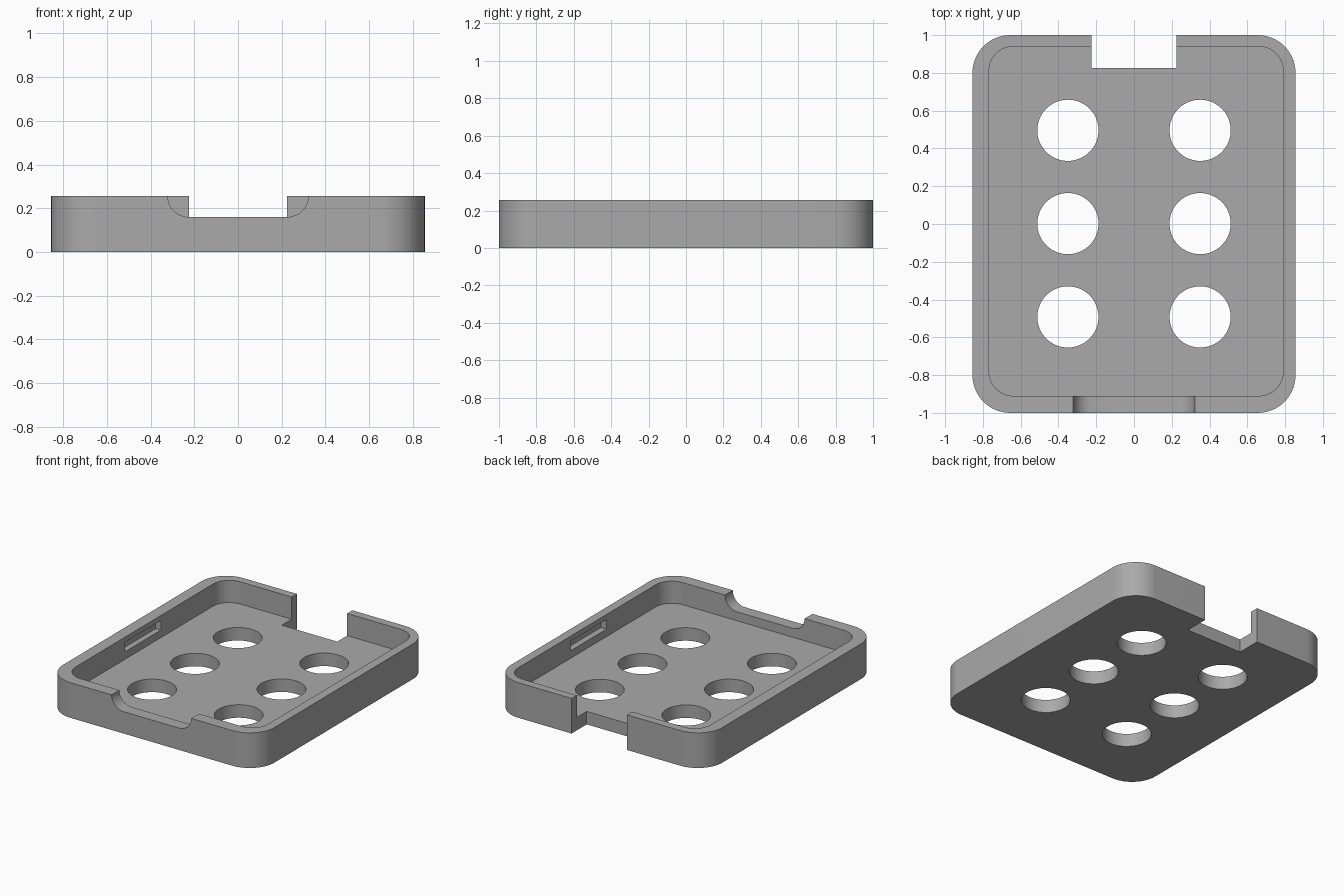
import bpy, bmesh, math

cube = bpy.data.objects.get("Cube")
if cube:
    bpy.data.objects.remove(cube, do_unlink=True)

grey = bpy.data.materials.new("mid grey")
grey.use_nodes = True
colour = (0.4, 0.4, 0.4, 1)
grey.diffuse_color = colour
grey.node_tree.nodes["Principled BSDF"].inputs["Base Color"].default_value = colour

HEIGHT, FLOOR, OVER = 0.257, 0.095, 0.4


def arc(cx, cy, r, start, end, steps):
    return [(cx + r * math.cos(math.radians(start + (end - start) * i / steps)),
             cy + r * math.sin(math.radians(start + (end - start) * i / steps)))
            for i in range(steps + 1)]


def rounded_rect(x0, x1, y0, y1, r):
    return (arc(x1 - r, y1 - r, r, 0, 90, 16) + arc(x0 + r, y1 - r, r, 90, 180, 16)
            + arc(x0 + r, y0 + r, r, 180, 270, 16) + arc(x1 - r, y0 + r, r, 270, 360, 16))


def rect(x0, x1, y0, y1):
    return [(x0, y0), (x1, y0), (x1, y1), (x0, y1)]


def prism(name, outline, low, high, along_y=False):
    """Extrude an outline between two levels, along z or along y."""
    bm = bmesh.new()
    base = [bm.verts.new((a, low, b) if along_y else (a, b, low)) for a, b in outline]
    face = bm.faces.new(base)
    top = bmesh.ops.extrude_face_region(bm, geom=[face])["geom"]
    shift = (0, high - low, 0) if along_y else (0, 0, high - low)
    bmesh.ops.translate(bm, vec=shift, verts=[v for v in top if isinstance(v, bmesh.types.BMVert)])
    bmesh.ops.recalc_face_normals(bm, faces=bm.faces)
    mesh = bpy.data.meshes.new(name)
    bm.to_mesh(mesh)
    bm.free()
    mesh.materials.append(grey)
    obj = bpy.data.objects.new(name, mesh)
    bpy.context.collection.objects.link(obj)
    return obj


# Tray body
tray = prism("tray", rounded_rect(-0.855, 0.855, -1, 1, 0.2), 0, HEIGHT)

# Inner pocket, slightly off centre
cutters = [prism("pocket_cutter", rounded_rect(-0.768, 0.79, -0.91, 0.94, 0.13), FLOOR, OVER)]

# Notch through the back wall and floor
cutters.append(prism("back_notch_cutter", rect(-0.225, 0.225, 0.825, 1.1), -0.1, OVER))

# Scooped notch in the front wall
scoop = (arc(-0.225, HEIGHT, 0.097, 180, 270, 12) + arc(0.225, HEIGHT, 0.097, 270, 360, 12)
         + [(0.322, OVER), (-0.322, OVER)])
cutters.append(prism("front_notch_cutter", scoop, -1.1, -0.85, along_y=True))

# Shallow grooves inside the side walls
cutters.append(prism("left_groove_cutter", rect(0.7, 0.835, -0.21, 0.205), 0.15, 0.22))
cutters.append(prism("right_groove_cutter", rect(-0.81, -0.7, -0.21, 0.205), 0.15, 0.22))

# Round floor holes
for x in (-0.35, 0.35):
    for y in (-0.492, 0.002, 0.496):
        cutters.append(prism("hole_cutter", arc(x, y, 0.162, 0, 354.375, 63), -0.1, 0.13))

# Cut everything out of the body
for cutter in cutters:
    cutter.hide_render = True
    mod = tray.modifiers.new(cutter.name, "BOOLEAN")
    mod.operation = "DIFFERENCE"
    mod.solver = "EXACT"
    mod.object = cutter

bpy.context.view_layer.objects.active = tray
bpy.ops.object.select_all(action="DESELECT")
tray.select_set(True)
for mod in list(tray.modifiers):
    bpy.ops.object.modifier_apply(modifier=mod.name)
for cutter in cutters:
    bpy.data.objects.remove(cutter, do_unlink=True)
bpy.ops.object.shade_smooth_by_angle(angle=math.radians(30))
